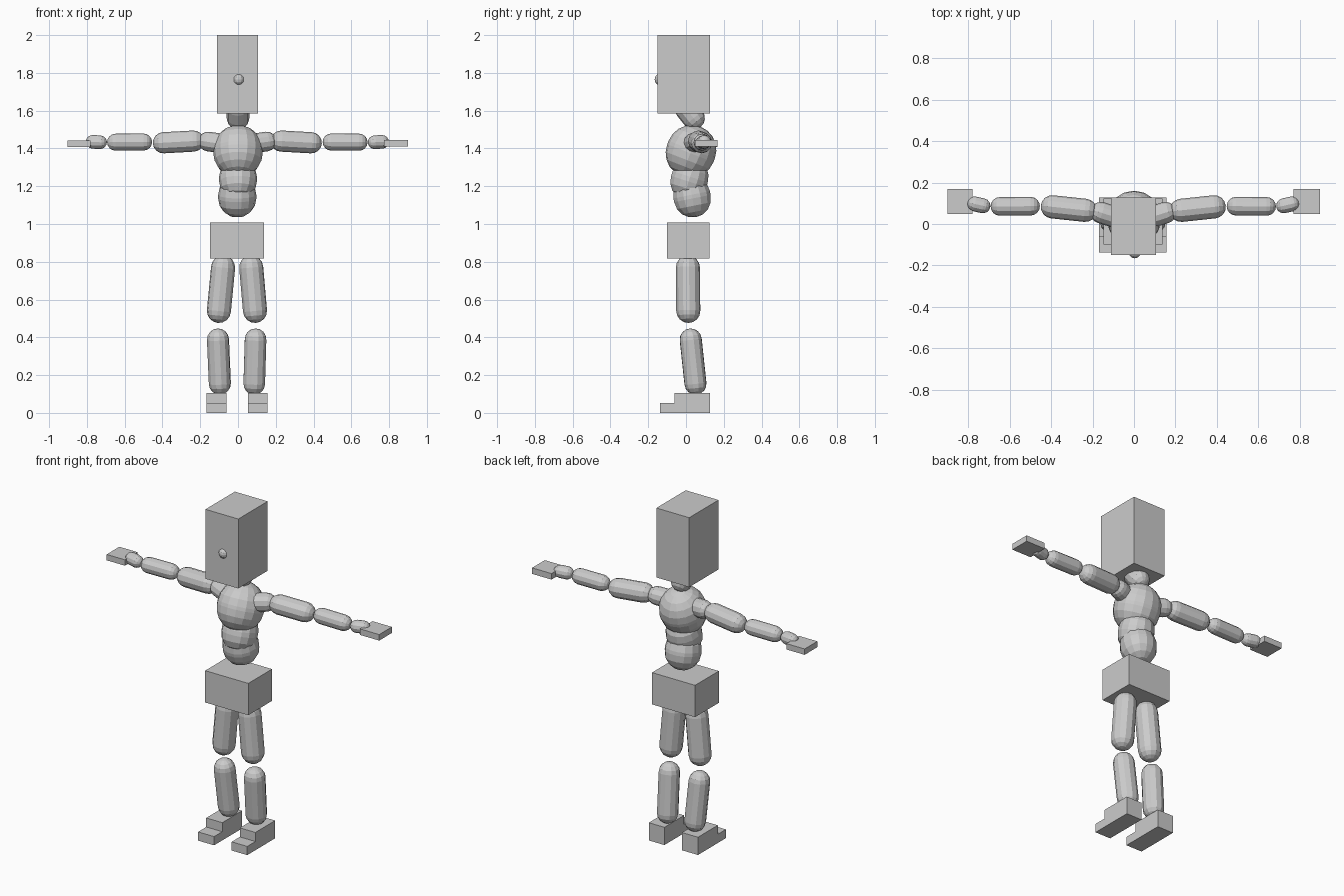
import bpy
import bmesh
import math
from mathutils import Vector

if "Cube" in bpy.data.objects:
    bpy.data.objects.remove(bpy.data.objects["Cube"])

grey = bpy.data.materials.new("plain grey")
grey.diffuse_color = (0.6, 0.6, 0.6, 1)
grey.use_nodes = True
grey.node_tree.nodes["Principled BSDF"].inputs["Base Color"].default_value = grey.diffuse_color


def finish(name, bm):
    bmesh.ops.recalc_face_normals(bm, faces=bm.faces)
    mesh = bpy.data.meshes.new(name)
    bm.to_mesh(mesh)
    bm.free()
    mesh.materials.append(grey)
    obj = bpy.data.objects.new(name, mesh)
    bpy.context.collection.objects.link(obj)
    return obj


def box(name, x, y, z):
    """Block between (low, high) limits on each axis."""
    bm = bmesh.new()
    bmesh.ops.create_cube(bm, size=1)
    for v in bm.verts:
        v.co = Vector([(lo + hi) / 2 + c * (hi - lo) for c, (lo, hi) in zip(v.co, (x, y, z))])
    return finish(name, bm)


def capsule(name, a, b, r, sides=12, rings=4):
    """Round-ended cylinder; a and b are the centres of the end caps."""
    a, b = Vector(a), Vector(b)
    half = (b - a).length / 2
    profile = []
    for sign in (-1, 1):
        angles = [math.pi / 2 * i / rings for i in range(rings + 1)]
        for t in (reversed(angles) if sign < 0 else angles):
            profile.append((r * math.cos(t), 0, sign * (half + r * math.sin(t))))
    bm = bmesh.new()
    verts = [bm.verts.new(p) for p in profile]
    edges = [bm.edges.new(pair) for pair in zip(verts, verts[1:])]
    bmesh.ops.spin(bm, geom=verts + edges, cent=(0, 0, 0), axis=(0, 0, 1),
                   angle=math.tau, steps=sides)
    bmesh.ops.remove_doubles(bm, verts=bm.verts, dist=0.0005)
    obj = finish(name, bm)
    obj.location = (a + b) / 2
    obj.rotation_euler = (b - a).to_track_quat('Z', 'Y').to_euler()
    return obj


# Head, nose and neck
box("head", (-0.11, 0.107), (-0.15, 0.127), (1.585, 2.0))
capsule("nose", (0.004, -0.136, 1.764), (0.004, -0.136, 1.766), 0.03)
capsule("neck", (0, 0.04, 1.56), (0, 0.0, 1.61), 0.06)

# Torso
capsule("chest", (0, 0.023, 1.375), (0, 0.03, 1.393), 0.131, 16, 5)
capsule("waist", (0, 0.014, 1.225), (0, 0.022, 1.25), 0.1, 14)
capsule("belly", (-0.004, 0.034, 1.135), (-0.004, 0.03, 1.155), 0.101, 14)
box("pelvis", (-0.147, 0.138), (-0.1, 0.124), (0.817, 1.007))

# Arms, slightly shorter on the left
for side, s, d in (("right", -1, 0.0), ("left", 1, -0.007)):
    def at(x, y, z):
        return (s * (x + d), y, z)
    capsule(side + "_shoulder", at(0.08, 0.03, 1.425), at(0.16, 0.055, 1.437), 0.052)
    capsule(side + "_upper_arm", at(0.235, 0.066, 1.439), at(0.395, 0.083, 1.43), 0.056)
    capsule(side + "_forearm", at(0.5, 0.086, 1.434), at(0.648, 0.085, 1.433), 0.045)
    capsule(side + "_wrist", at(0.73, 0.088, 1.433), at(0.77, 0.097, 1.435), 0.036)
box("right_hand", (-0.902, -0.781), (0.048, 0.168), (1.408, 1.443))
box("left_hand", (0.772, 0.9), (0.048, 0.168), (1.41, 1.446))

# Legs: hip, knee, shin top, ankle and foot limits in x
legs = (("right", -0.079, -0.101, -0.106, -0.096, (-0.168, -0.062)),
        ("left", 0.07, 0.09, 0.093, 0.086, (0.054, 0.157)))
for side, hip, knee, shin, ankle, foot in legs:
    capsule(side + "_thigh", (knee, 0.012, 0.54), (hip, 0.01, 0.77), 0.064)
    capsule(side + "_shin", (ankle, 0.05, 0.155), (shin, 0.025, 0.388), 0.059)
    box(side + "_foot", foot, (-0.06, 0.127), (0.0, 0.106))
    box(side + "_toes", foot, (-0.137, -0.06), (0.0, 0.052))
